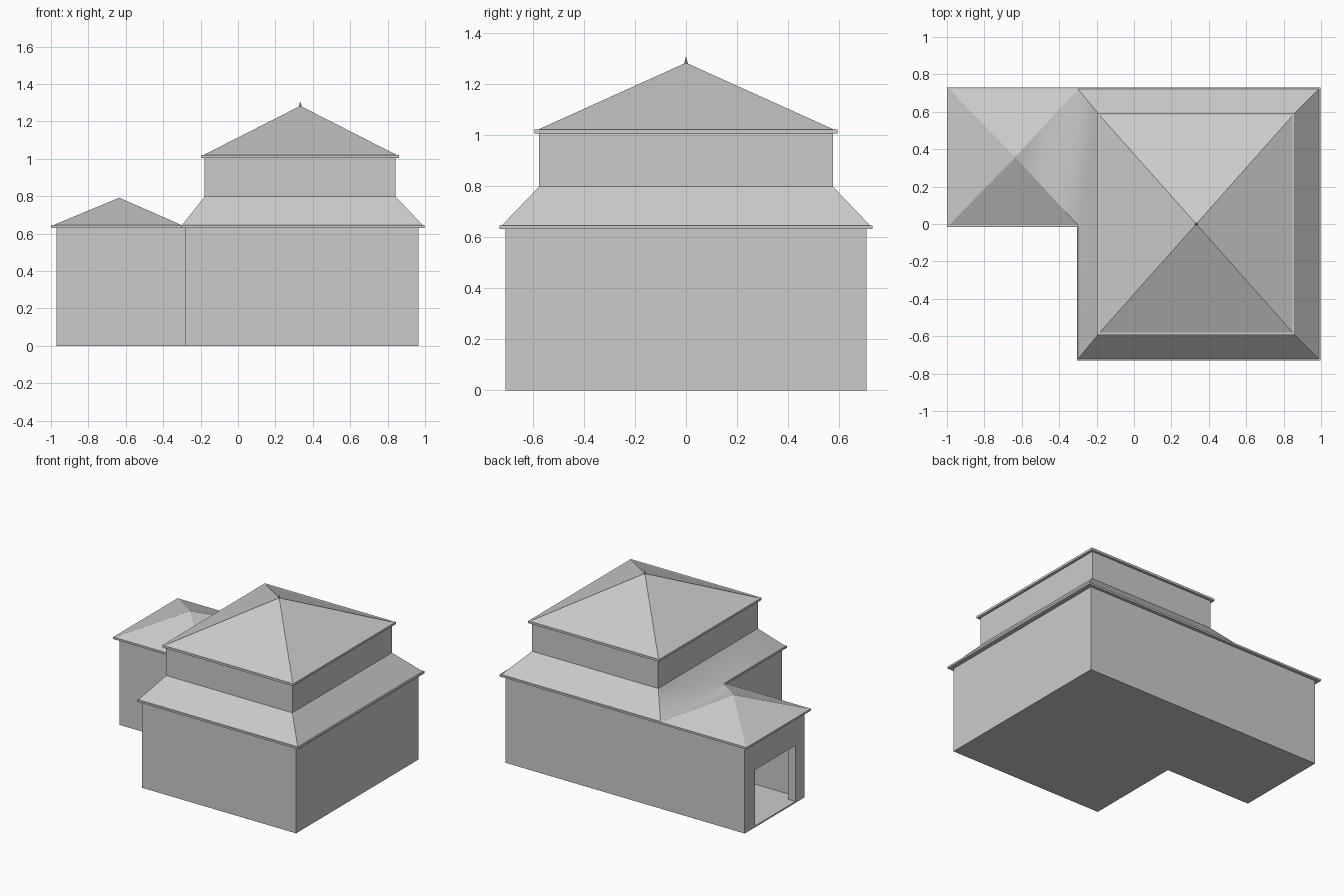
import bpy, bmesh

if "Cube" in bpy.data.objects:
    bpy.data.objects.remove(bpy.data.objects["Cube"])


def finish(name, bm):
    bmesh.ops.recalc_face_normals(bm, faces=bm.faces)
    me = bpy.data.meshes.new(name)
    bm.to_mesh(me)
    bm.free()
    ob = bpy.data.objects.new(name, me)
    bpy.context.collection.objects.link(ob)
    return ob


def prism(name, outline, z0, z1):
    """Extrude a flat plan outline from z0 up to z1."""
    bm = bmesh.new()
    face = bm.faces.new([bm.verts.new((x, y, z0)) for x, y in outline])
    ext = bmesh.ops.extrude_face_region(bm, geom=[face], use_keep_orig=True)
    for v in ext["geom"]:
        if isinstance(v, bmesh.types.BMVert):
            v.co.z = z1
    return finish(name, bm)


def rect(x0, x1, y0, y1):
    return [(x0, y0), (x1, y0), (x1, y1), (x0, y1)]


def l_plan(xa, xb, xc, ya, yb, yc):
    """Main block xb..xc, ya..yc with a wing xa..xb, yb..yc."""
    return [(xb, ya), (xc, ya), (xc, yc), (xa, yc), (xa, yb), (xb, yb)]


def cut(target, cutter):
    mod = target.modifiers.new("cut", "BOOLEAN")
    mod.operation = "DIFFERENCE"
    mod.solver = "EXACT"
    mod.object = cutter
    cutter.hide_render = True
    cutter.display_type = "WIRE"


# Ground floor: L-shaped walls with a room and doorway in the wing
walls = prism("ground_floor_walls", l_plan(-0.97, -0.28, 0.965, -0.707, 0.015, 0.707), 0, 0.632)
room = prism("room_cutter", rect(-0.91, -0.31, 0.05, 0.665), 0.01, 0.60)
door = prism("doorway_cutter", rect(-1.1, -0.8, 0.12, 0.59), 0.01, 0.42)
cut(walls, room)
cut(walls, door)
deps = bpy.context.evaluated_depsgraph_get()
baked = bpy.data.meshes.new_from_object(walls.evaluated_get(deps))
walls.modifiers.clear()
walls.data = baked
for helper in (room, door):
    bpy.data.objects.remove(helper)

# Lower eave
prism("lower_eave", l_plan(-1.0, -0.305, 0.998, -0.73, -0.015, 0.73), 0.631, 0.645)

# Lower roof: sloping skirt and hipped wing roof sharing a soft valley
bm = bmesh.new()
zb = 0.645
sk = [bm.verts.new((x, y, zb)) for x, y in rect(-0.3, 0.988, -0.722, 0.722)]
top = [bm.verts.new((x, y, 0.798)) for x, y in rect(-0.178, 0.842, -0.575, 0.575)]
inner = bm.verts.new((-0.3, -0.005, zb))
wing_back = bm.verts.new((-0.988, 0.722, zb))
wing_front = bm.verts.new((-0.988, -0.005, zb))
peak = bm.verts.new((-0.635, 0.357, 0.792))
for i in range(3):
    bm.faces.new((sk[i], sk[i + 1], top[i + 1], top[i]))
bm.faces.new((sk[3], inner, sk[0], top[0], top[3]))
bm.faces.new(top)
ring = [inner, sk[3], wing_back, wing_front]
for i in range(4):
    bm.faces.new((ring[i], ring[(i + 1) % 4], peak))
for f in bm.faces:
    f.smooth = True
for e in bm.edges:
    e.smooth = set(e.verts) == {inner, sk[3]}
finish("lower_roof", bm)

# Upper storey and its eave
prism("upper_walls", rect(-0.178, 0.842, -0.575, 0.575), 0.79, 1.006)
prism("upper_eave", rect(-0.197, 0.861, -0.593, 0.593), 1.005, 1.021)

# Upper pyramid roof
bm = bmesh.new()
base = [bm.verts.new((x, y, 1.021)) for x, y in rect(-0.183, 0.848, -0.58, 0.58)]
apex = bm.verts.new((0.333, 0, 1.283))
for i in range(4):
    bm.faces.new((base[i], base[(i + 1) % 4], apex))
bm.faces.new(base)
finish("upper_roof", bm)

# Finial
bpy.ops.mesh.primitive_cone_add(vertices=8, radius1=0.01, radius2=0.001, depth=0.035,
                                location=(0.333, 0, 1.288))
bpy.context.object.name = "finial"
